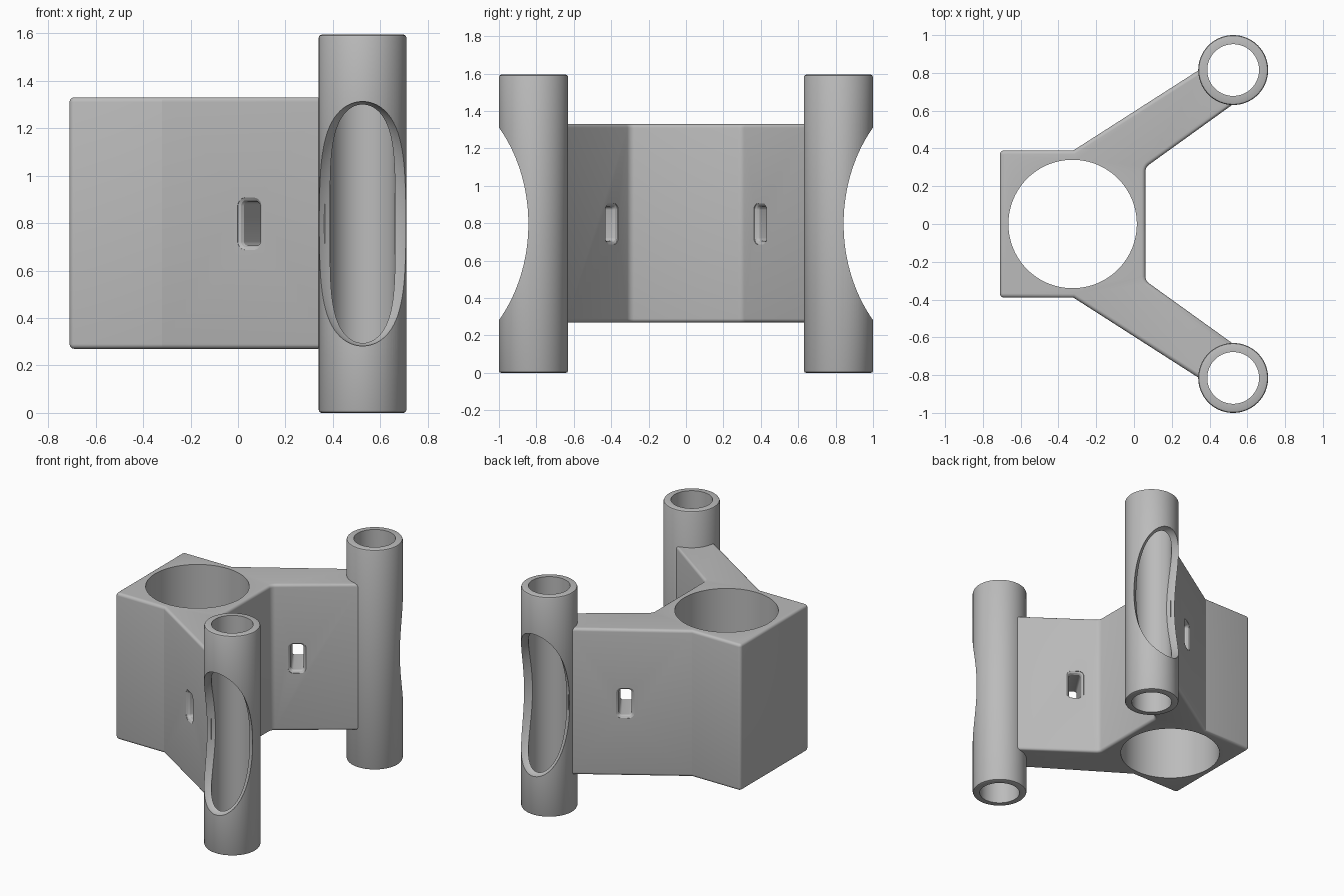
import bpy, bmesh, math
from mathutils import Matrix, Vector

if "Cube" in bpy.data.objects:
    bpy.data.objects.remove(bpy.data.objects["Cube"])

grey = bpy.data.materials.new("plain_grey")
grey.use_nodes = True
COLOUR = (0.5, 0.5, 0.5, 1)
grey.diffuse_color = COLOUR
grey.node_tree.nodes["Principled BSDF"].inputs["Base Color"].default_value = COLOUR

BASE, TOP, MID = 0.27, 1.33, 0.797      # body height range and mid height
HEIGHT = 1.594                          # tube height
TUBE_X, TUBE_Y, OUTER, INNER = 0.525, 0.815, 0.185, 0.137


def make_object(name, bm):
    bmesh.ops.recalc_face_normals(bm, faces=bm.faces)
    mesh = bpy.data.meshes.new(name)
    bm.to_mesh(mesh)
    bm.free()
    mesh.materials.append(grey)
    obj = bpy.data.objects.new(name, mesh)
    bpy.context.collection.objects.link(obj)
    return obj


def cylinder(name, radius, depth, location):
    bm = bmesh.new()
    bmesh.ops.create_cone(bm, cap_ends=True, segments=96, radius1=radius, radius2=radius,
                          depth=depth, matrix=Matrix.Translation(location))
    return make_object(name, bm)


def cut(obj, cutters):
    for cutter in cutters:
        mod = obj.modifiers.new("cut", "BOOLEAN")
        mod.operation, mod.solver, mod.object = "DIFFERENCE", "EXACT", cutter
        bpy.context.view_layer.objects.active = obj
        bpy.ops.object.modifier_apply(modifier=mod.name)
        bpy.data.objects.remove(cutter)


def smooth(obj, angle=30):
    bpy.ops.object.select_all(action="DESELECT")
    obj.select_set(True)
    bpy.context.view_layer.objects.active = obj
    bpy.ops.object.shade_smooth_by_angle(angle=math.radians(angle))


def slot_cutter(side):
    """Rounded rectangular slot through an arm, flared at both mouths."""
    through = Vector((0.54, -0.842 * side, 0))
    along = Vector((0.842, 0.54 * side, 0))
    centre = Vector((0.122, 0.512 * side, MID))
    bm = bmesh.new()
    rings = []
    for t, grow in ((-0.17, 0.018), (-0.134, 0.018), (-0.127, 0.007), (-0.115, 0),
                    (0.115, 0), (0.127, 0.007), (0.134, 0.018), (0.17, 0.018)):
        ring = []
        for i in range(24):
            a = 2 * math.pi * (i + 0.5) / 24
            u = math.copysign(0.022, math.cos(a)) + (0.02 + grow) * math.cos(a)
            v = math.copysign(0.072, math.sin(a)) + (0.02 + grow) * math.sin(a)
            ring.append(bm.verts.new(centre + through * t + along * u + Vector((0, 0, v))))
        rings.append(ring)
    for r1, r2 in zip(rings, rings[1:]):
        for i in range(24):
            j = (i + 1) % 24
            bm.faces.new((r1[i], r1[j], r2[j], r2[i]))
    bm.faces.new(rings[0])
    bm.faces.new(rings[-1])
    return make_object("slot_cutter", bm)


# Body: block with two splayed arms, extruded from its plan outline
half = [(-0.71, 0.39), (-0.32, 0.39), (0.375, 0.835), (0.53, 0.638), (0.06, 0.3)]
outline = half + [(x, -y) for x, y in reversed(half)]
bm = bmesh.new()
floor = bm.faces.new([bm.verts.new((x, y, BASE)) for x, y in outline])
walls = bmesh.ops.extrude_face_region(bm, geom=[floor])
bmesh.ops.translate(bm, vec=(0, 0, TOP - BASE),
                    verts=[v for v in walls["geom"] if isinstance(v, bmesh.types.BMVert)])
bmesh.ops.recalc_face_normals(bm, faces=bm.faces)


def upright(e):
    return abs(e.verts[0].co.z - e.verts[1].co.z) > 0.5


back = [e for e in bm.edges if upright(e) and
        (e.verts[0].co.x < -0.6 or 0 < e.verts[0].co.x < 0.1)]
bmesh.ops.bevel(bm, geom=back, offset=0.022, segments=4, profile=0.5, affect="EDGES")
rims = [e for e in bm.edges if not upright(e)]
bmesh.ops.bevel(bm, geom=rims, offset=0.02, segments=4, profile=0.5, affect="EDGES")
body = make_object("body_with_arms", bm)

cutters = [cylinder("main_bore", 0.34, 2, (-0.325, 0, MID))]
for side in (-1, 1):
    cutters.append(cylinder("arm_end", 0.16, 2, (TUBE_X, TUBE_Y * side, MID)))
    cutters.append(slot_cutter(side))
cut(body, cutters)
smooth(body, 25)

# Tubes: lathed wall with softened ends, then an oval scoop on the outer side
for side, name in ((-1, "front_tube"), (1, "back_tube")):
    r = 0.012
    profile = [(INNER, 0), (OUTER - r, 0), (OUTER - r * 0.3, r * 0.3), (OUTER, r)]
    profile += [(x, HEIGHT - z) for x, z in reversed(profile)]
    bm = bmesh.new()
    steps = 96
    rings = [[bm.verts.new((TUBE_X + x * math.cos(2 * math.pi * i / steps),
                            side * TUBE_Y + x * math.sin(2 * math.pi * i / steps), z))
              for i in range(steps)] for x, z in profile]
    for k, ring in enumerate(rings):
        after = rings[(k + 1) % len(rings)]
        for i in range(steps):
            j = (i + 1) % steps
            bm.faces.new((ring[i], ring[j], after[j], after[i]))
    tube = make_object(name, bm)

    bm = bmesh.new()
    bmesh.ops.create_uvsphere(bm, u_segments=96, v_segments=64, radius=1,
                              matrix=Matrix.Translation((TUBE_X, side, MID))
                              @ Matrix.Diagonal((0.26, 0.2214, 0.515, 1)))
    cut(tube, [make_object("scoop", bm)])
    smooth(tube)
